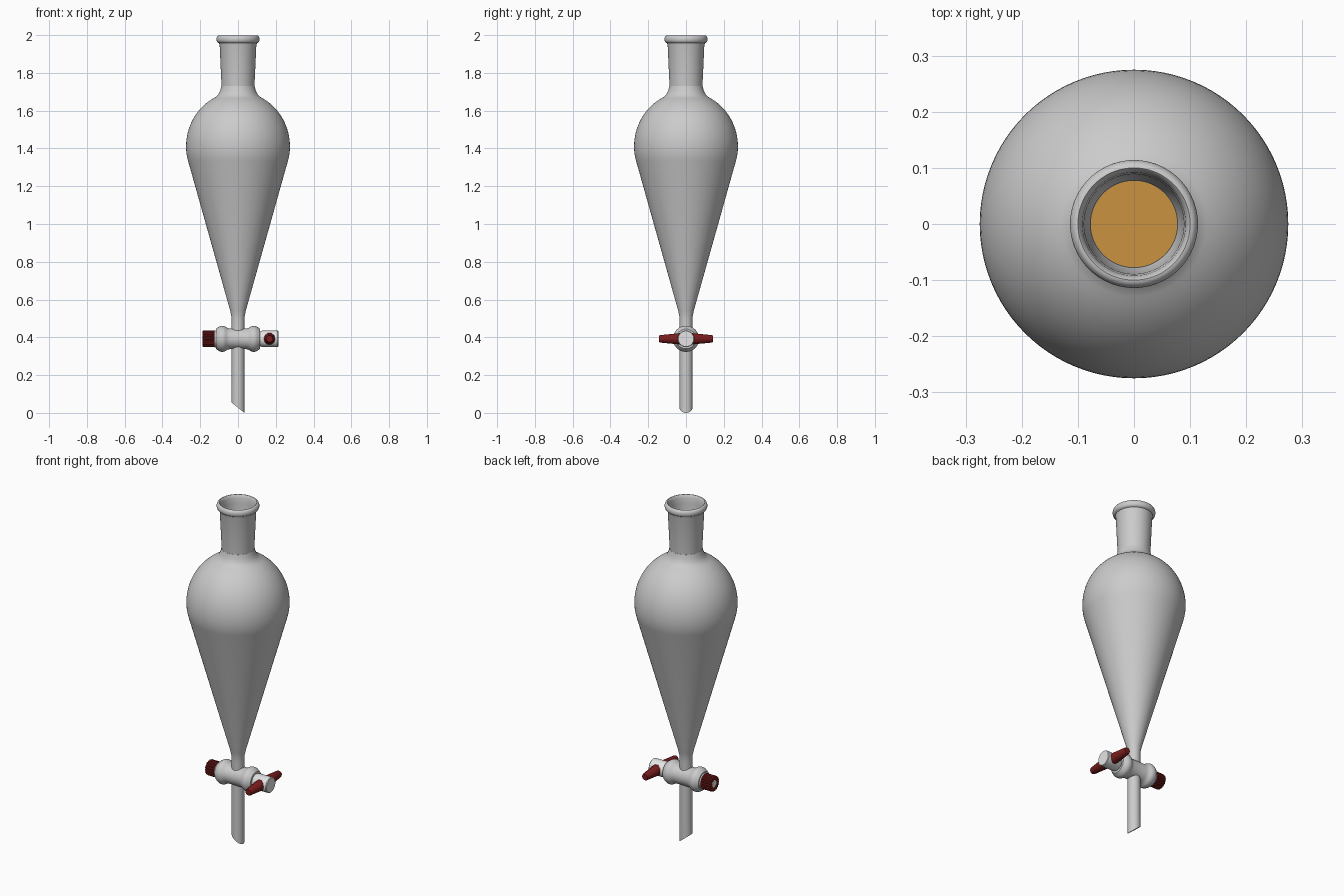
import bpy, bmesh, math
from mathutils import Vector

cube = bpy.data.objects.get("Cube")
if cube:
    bpy.data.objects.remove(cube)


def material(name, rgb, rough=0.4):
    m = bpy.data.materials.new(name)
    m.use_nodes = True
    m.diffuse_color = (*rgb, 1)
    bsdf = m.node_tree.nodes["Principled BSDF"]
    bsdf.inputs["Base Color"].default_value = (*rgb, 1)
    bsdf.inputs["Roughness"].default_value = rough
    return m


GLASS = material("glass grey", (0.6, 0.6, 0.6))
WHITE = material("plug white", (0.78, 0.78, 0.78))
RED = material("dark red plastic", (0.2, 0.012, 0.012))
ORANGE = material("orange liquid", (0.6, 0.29, 0.05))

AXES = {  # along, radial u, radial v
    "z": (Vector((0, 0, 1)), Vector((1, 0, 0)), Vector((0, 1, 0))),
    "x": (Vector((1, 0, 0)), Vector((0, 1, 0)), Vector((0, 0, 1))),
    "y": (Vector((0, 1, 0)), Vector((0, 0, 1)), Vector((1, 0, 0))),
}


def lathe(name, profile, mat, axis="z", origin=(0, 0, 0), segs=64,
          closed=False, groove=0.0, phase=0.0, angle=35):
    """Revolve (radius, along) points; open ends are capped, closed loops are not."""
    w, u, v = AXES[axis]
    origin = Vector(origin)
    bm = bmesh.new()
    rings = []
    for r, t in profile:
        ring = []
        for i in range(segs):
            a = math.tau * (i + phase) / segs
            rad = r - (groove if i % 4 > 1 else 0)
            ring.append(bm.verts.new(origin + w * t + rad * (u * math.cos(a) + v * math.sin(a))))
        rings.append(ring)
    pairs = list(zip(rings, rings[1:]))
    if closed:
        pairs.append((rings[-1], rings[0]))
    else:
        bm.faces.new(rings[0])
        bm.faces.new(rings[-1])
    for a, b in pairs:
        for i in range(segs):
            j = (i + 1) % segs
            bm.faces.new((a[i], a[j], b[j], b[i]))
    bmesh.ops.recalc_face_normals(bm, faces=bm.faces)
    mesh = bpy.data.meshes.new(name)
    bm.to_mesh(mesh)
    bm.free()
    mesh.materials.append(mat)
    ob = bpy.data.objects.new(name, mesh)
    bpy.context.collection.objects.link(ob)
    bpy.ops.object.select_all(action="DESELECT")
    ob.select_set(True)
    bpy.context.view_layer.objects.active = ob
    bpy.ops.object.shade_smooth_by_angle(angle=math.radians(angle))
    return ob


def arc(cr, ct, rr, rt, start, end, steps):
    """Elliptical arc of profile points, angles in degrees."""
    out = []
    for i in range(steps + 1):
        a = math.radians(start + (end - start) * i / steps)
        out.append((cr + rr * math.cos(a), ct + rt * math.sin(a)))
    return out


# Pear-shaped bulb: narrow outlet, long cone, round shoulder, flared throat
WALL = 0.011
CENTRE, RADIUS = 1.41, 0.275
bulb = [(0.034, 0.43), (0.034, 0.49), (0.036, 0.515), (0.041, 0.54)]
bulb += arc(0, CENTRE, RADIUS, RADIUS, -15.8, 0, 6)
bulb += arc(0, CENTRE, RADIUS, 0.29, 4, 62, 18)
bulb += [(0.114, 1.675), (0.103, 1.688), (0.094, 1.706), (0.088, 1.73)]
inside = [(r - WALL, z) for r, z in bulb]
lathe("funnel_bulb", bulb + inside[::-1], GLASS, segs=96, closed=True)

# Tapered ground joint with a beaded rim
neck = [(0.087, 1.728), (0.097, 1.945), (0.1, 1.957)]
neck += arc(0.1, 1.978, 0.014, 0.02, -70, 90, 10)
neck += [(0.097, 1.995), (0.092, 1.98), (0.089, 1.95), (0.08, 1.735), (0.077, 1.728)]
lathe("neck_joint", neck, GLASS, segs=96, closed=True)

# Liquid filling the lower bulb
LEVEL = 1.32
liquid = [(0.021, 0.46), (0.022, 0.515), (0.028, 0.54), (0.245, LEVEL)]
lathe("liquid", liquid, ORANGE, segs=96)

# Drip stem, its lower end cut on a slant
STEM = 0.034
stem = lathe("drip_stem", [(STEM, 0), (STEM, 0.37), (0.022, 0.37), (0.022, 0)],
             GLASS, segs=48, closed=True)
for vert in stem.data.vertices:
    if vert.co.z < 0.1:
        vert.co.z += 0.055 * (STEM - vert.co.x) / (2 * STEM)

# Stopcock barrel with a rounded collar at each end
TAP = (0, 0, 0.392)
collar = [(0.055, 0.045), (0.057, 0.055)] + arc(0.056, 0.083, 0.013, 0.022, -50, 50, 8)
collar += [(0.058, 0.11), (0.052, 0.117)]
barrel = [(r, -t) for r, t in collar[::-1]] + collar
lathe("stopcock_barrel", barrel, GLASS, axis="x", origin=TAP)

# Plug: shaft through the barrel, washer and round head
lathe("plug_shaft", [(0.026, -0.183), (0.026, 0.14)], WHITE, axis="x", origin=TAP, segs=32)
lathe("washer", [(0.045, -0.124), (0.045, -0.11)], WHITE, axis="x", origin=TAP, segs=48)
lathe("plug_head", [(0.038, 0.11), (0.042, 0.125), (0.044, 0.13), (0.044, 0.21), (0.041, 0.214)],
      WHITE, axis="x", origin=TAP, segs=48)

# Ribbed retaining nut
lathe("retaining_nut", [(0.026, -0.187), (0.041, -0.187), (0.044, -0.183), (0.044, -0.121),
                        (0.026, -0.121)],
      RED, axis="x", origin=TAP, segs=72, closed=True, groove=0.004, angle=25)

# Two tapered handle wings either side of the plug head
for side, name in ((-1, "front_handle"), (1, "back_handle")):
    wing = [(0.032, 0.03), (0.03, 0.045), (0.021, 0.135), (0.018, 0.144)]
    lathe(name, [(r, side * t) for r, t in wing], RED, axis="y",
          origin=(0.167, 0, TAP[2]), segs=10, phase=0.5, angle=40)
